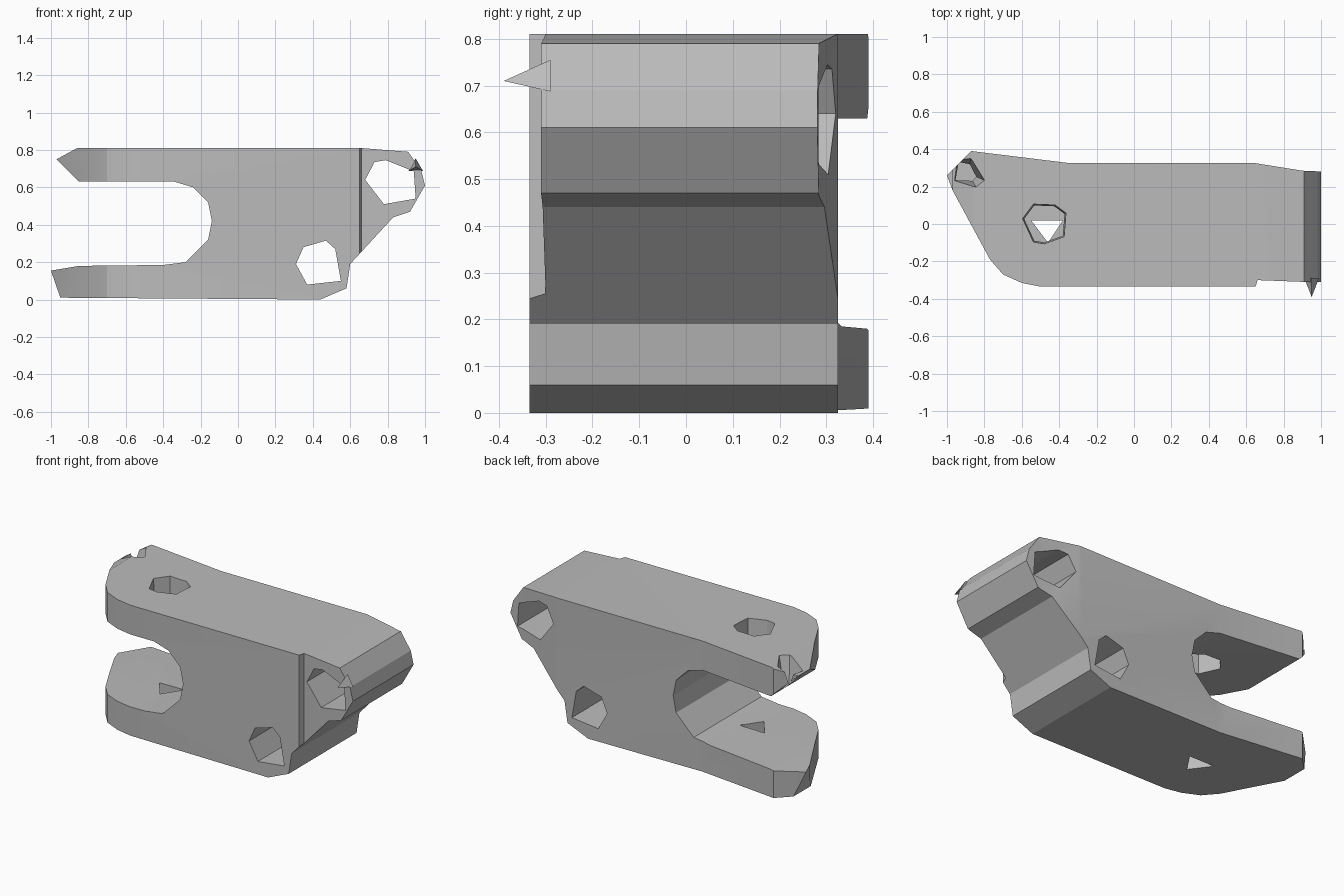
import bpy
import bmesh
from math import pi
from mathutils import Matrix, Vector

default_cube = bpy.data.objects.get("Cube")
if default_cube:
    bpy.data.objects.remove(default_cube, do_unlink=True)

# One plain grey for the whole casting
grey = bpy.data.materials.new("plain_grey")
grey.use_nodes = True
grey.diffuse_color = (0.5, 0.5, 0.5, 1)
grey.node_tree.nodes["Principled BSDF"].inputs["Base Color"].default_value = grey.diffuse_color


def make_object(name, bm):
    bmesh.ops.recalc_face_normals(bm, faces=bm.faces)
    mesh = bpy.data.meshes.new(name)
    bm.to_mesh(mesh)
    bm.free()
    mesh.materials.append(grey)
    obj = bpy.data.objects.new(name, mesh)
    bpy.context.collection.objects.link(obj)
    return obj


def prism(name, outline, axis, start, end, taper=1.0):
    """Extrude an outline along y or z, scaling the start cap about its middle."""
    bm = bmesh.new()
    middle = sum((Vector(p) for p in outline), Vector((0, 0))) / len(outline)
    rings = []
    for level, scale in ((start, taper), (end, 1.0)):
        ring = []
        for point in outline:
            a, b = middle + (Vector(point) - middle) * scale
            ring.append(bm.verts.new((a, level, b) if axis == "y" else (a, b, level)))
        rings.append(ring)
    low, high = rings
    bm.faces.new(low)
    bm.faces.new(high)
    for i in range(len(low)):
        j = (i + 1) % len(low)
        bm.faces.new((low[i], low[j], high[j], high[i]))
    return make_object(name, bm)


def combine(target, tool, operation):
    """Apply a boolean and discard the tool."""
    tool.hide_render = True
    modifier = target.modifiers.new(operation.lower(), "BOOLEAN")
    modifier.operation = operation
    modifier.solver = "EXACT"
    modifier.object = tool
    bpy.ops.object.select_all(action="DESELECT")
    bpy.context.view_layer.objects.active = target
    target.select_set(True)
    bpy.ops.object.modifier_apply(modifier=modifier.name)
    bpy.data.objects.remove(tool, do_unlink=True)


# Forked side profile (x, z): lower edge, knuckle, upper arm, throat, lower arm
side_profile = [
    (-.95, .01), (.44, 0), (.58, .06), (.6, .19), (.83, .44), (.92, .47),
    (1, .61), (.98, .69), (.91, .79), (.66, .81), (-.86, .81), (-.97, .75),
    (-.85, .63), (-.34, .63), (-.24, .6), (-.16, .52), (-.14, .42),
    (-.16, .32), (-.28, .2), (-.4, .185), (-.85, .18), (-1, .155),
]
bracket_body = prism("bracket_body", side_profile, "y", -.5, .5)

# Plan outline (x, y) trims the arm tips and narrows the knuckle
plan_outline = [
    (-.97, .18), (-.77, -.19), (-.7, -.27), (-.6, -.315), (-.5, -.335),
    (.65, -.335), (.66, -.3), (.92, -.31), (1.02, -.31), (1.02, .28),
    (.9, .285), (.65, .325), (-.34, .325), (-.87, .39), (-1, .26),
]
combine(bracket_body, prism("plan_trim", plan_outline, "z", -.1, 1), "INTERSECT")

# Pivot holes running front to back
knuckle_hole = [(.68, .64), (.73, .735), (.79, .745), (.94, .685), (.95, .54), (.78, .51)]
heel_hole = [(.31, .19), (.35, .28), (.47, .315), (.52, .27), (.55, .1), (.37, .08)]
for outline in (knuckle_hole, heel_hole):
    combine(bracket_body, prism("pivot_cutter", outline, "y", -.6, .6), "DIFFERENCE")

# Vertical pin holes in the two arms
upper_pin = [(-.6, .03), (-.54, .11), (-.42, .105), (-.36, .06),
             (-.37, -.07), (-.48, -.11), (-.54, -.1)]
lower_pin = [(-.55, .02), (-.38, .02), (-.46, -.1)]
combine(bracket_body, prism("upper_pin_cutter", upper_pin, "z", .5, .9, .85), "DIFFERENCE")
combine(bracket_body, prism("lower_pin_cutter", lower_pin, "z", -.1, .4), "DIFFERENCE")

# Notch in the rear corner of the upper arm
notch = [(-.98, .22), (-.84, .19), (-.79, .23), (-.87, .36), (-.96, .36)]
combine(bracket_body, prism("notch_cutter", notch, "z", .6, .85, .4), "DIFFERENCE")

# Smooth shading with sharp edges kept
bpy.ops.object.select_all(action="DESELECT")
bpy.context.view_layer.objects.active = bracket_body
bracket_body.select_set(True)
bpy.ops.object.shade_smooth_by_angle(angle=pi / 9)

# Small pointed spur on the front of the knuckle
spur = bmesh.new()
bmesh.ops.create_cone(spur, cap_ends=True, segments=3, radius1=.045, radius2=0, depth=.1,
                      matrix=Matrix.Translation((.95, -.34, .71)) @ Matrix.Rotation(pi / 2, 4, "X"))
make_object("knuckle_spur", spur)
